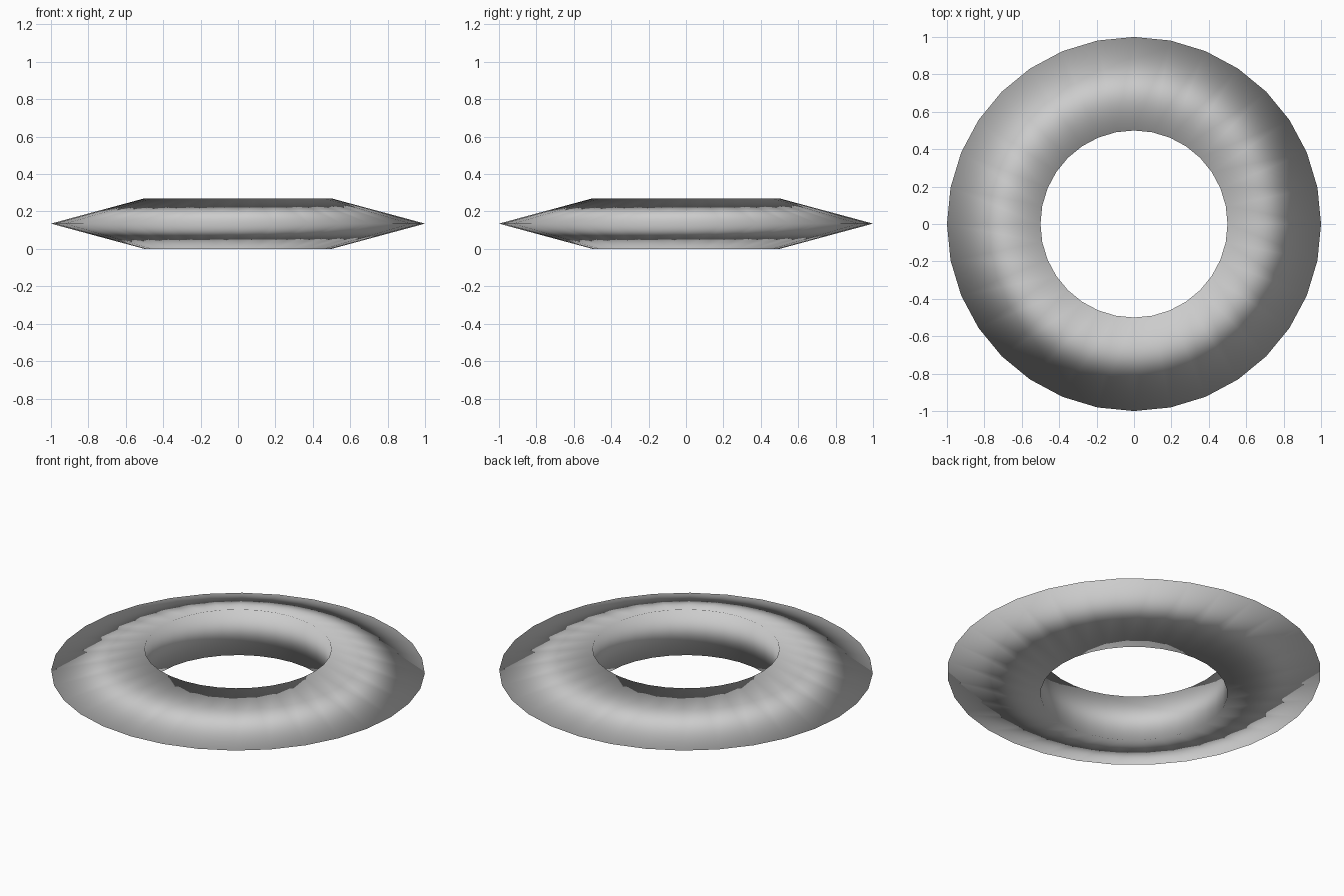
import bpy

if "Cube" in bpy.data.objects:
    bpy.data.objects.remove(bpy.data.objects["Cube"])

# Ring with a triangular cross-section: vertical inner wall, sharp outer rim
HEIGHT = 0.27
INNER, OUTER = 0.5, 1.0
minor = (OUTER - INNER) / 1.5
bpy.ops.mesh.primitive_torus_add(
    major_segments=32, minor_segments=3,
    major_radius=OUTER - minor, minor_radius=minor,
    location=(0, 0, HEIGHT / 2))
ring = bpy.context.object
ring.name = "ring"

# Flatten to the final height and smooth the whole surface
ring.scale.z = HEIGHT / (minor * 3 ** 0.5)
bpy.ops.object.transform_apply(location=False, rotation=False, scale=True)
bpy.ops.object.shade_smooth()
